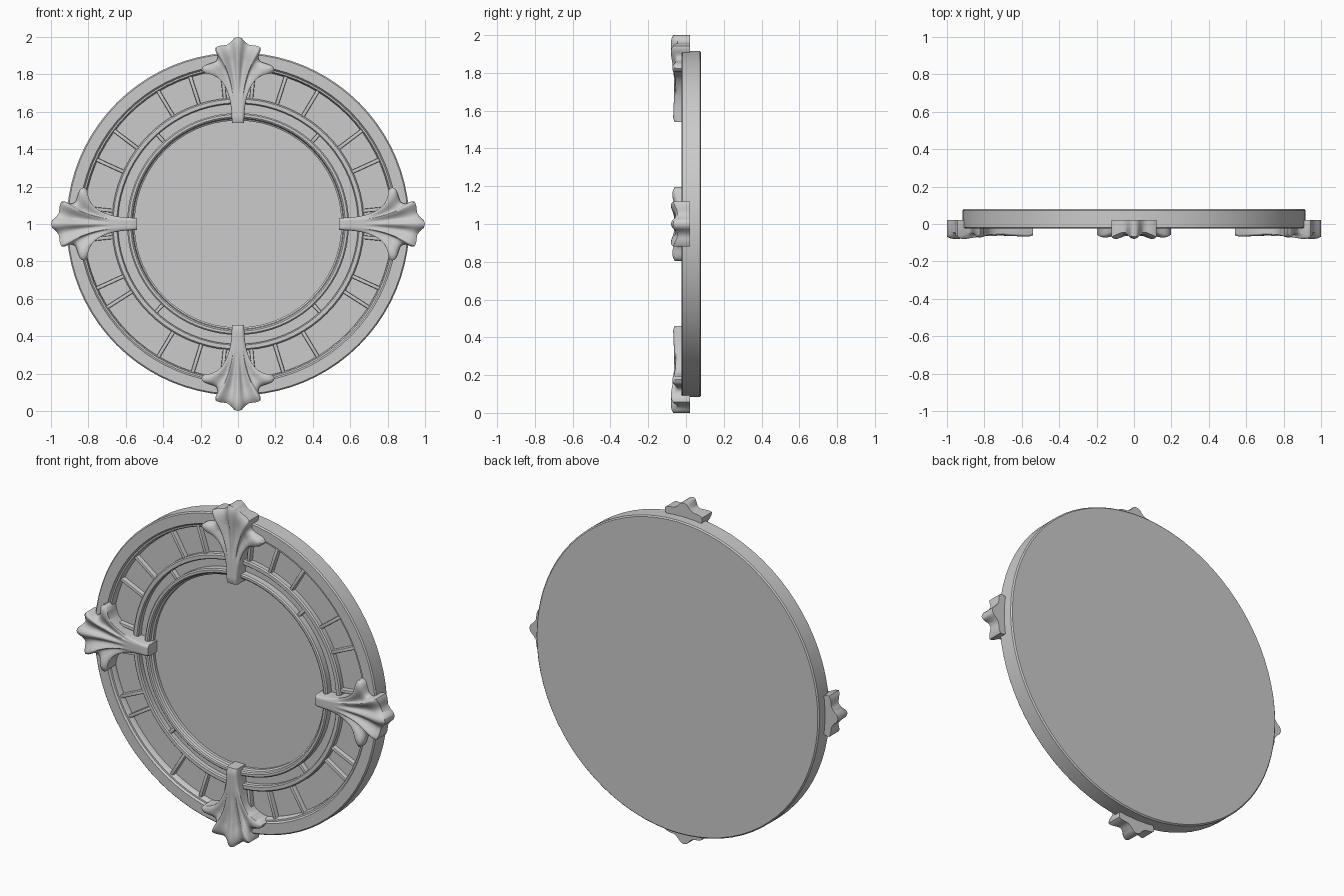
import bpy, bmesh, math
from mathutils import Vector, Matrix

if "Cube" in bpy.data.objects:
    bpy.data.objects.remove(bpy.data.objects["Cube"])

CENTRE = Matrix.Translation((0, 0, 1))
FLOOR = 0.02


def finish(bm, name, angle=35):
    bmesh.ops.recalc_face_normals(bm, faces=bm.faces)
    me = bpy.data.meshes.new(name)
    bm.to_mesh(me)
    bm.free()
    ob = bpy.data.objects.new(name, me)
    bpy.context.collection.objects.link(ob)
    bpy.ops.object.select_all(action='DESELECT')
    ob.select_set(True)
    bpy.context.view_layer.objects.active = ob
    bpy.ops.object.shade_smooth_by_angle(angle=math.radians(angle))
    return ob


def lathe(name, profile, closed=False, segs=80):
    """Spin an (r, y) profile round the y axis through the disc centre."""
    bm = bmesh.new()
    vs = [bm.verts.new((r, y, 0)) for r, y in profile]
    es = [bm.edges.new(p) for p in zip(vs, vs[1:])]
    if closed:
        es.append(bm.edges.new((vs[-1], vs[0])))
    bmesh.ops.spin(bm, geom=vs + es, cent=(0, 0, 0), axis=(0, 1, 0),
                   angle=2 * math.pi, steps=segs)
    bmesh.ops.remove_doubles(bm, verts=bm.verts, dist=1e-5)
    bmesh.ops.transform(bm, matrix=CENTRE, verts=bm.verts)
    return finish(bm, name)


def bar(name, angle, r0, r1, width, front):
    """Radial divider with bevelled edges; angle is clockwise from the top."""
    bm = bmesh.new()
    bmesh.ops.create_cube(bm, size=1)
    depth = FLOOR + 0.01 - front
    bmesh.ops.scale(bm, vec=(width, depth, r1 - r0), verts=bm.verts)
    bmesh.ops.translate(bm, vec=(0, front + depth / 2, (r0 + r1) / 2), verts=bm.verts)
    edges = [e for e in bm.edges if all(v.co.y < front + 1e-4 for v in e.verts)]
    bmesh.ops.bevel(bm, geom=edges, offset=0.006, segments=2, profile=0.5, affect='EDGES')
    rot = Matrix.Rotation(math.radians(angle), 4, 'Y')
    bmesh.ops.transform(bm, matrix=CENTRE @ rot, verts=bm.verts)
    return finish(bm, name)


def interp(table, x):
    """Linear lookup in a list of (key, value...) rows."""
    for a, b in zip(table, table[1:]):
        if x <= b[0]:
            f = (x - a[0]) / (b[0] - a[0])
            return [p + (q - p) * f for p, q in zip(a[1:], b[1:])]
    return list(table[-1][1:])


# Leaf edge (u, x, radius) and flute depth (u, drop) from the middle outwards
LEAF_EDGE = [(0, 0, 1.0), (.08, .02, .994), (.16, .036, .975), (.26, .06, .957),
             (.36, .095, .954), (.45, .12, .945), (.54, .12, .925), (.64, .106, .89),
             (.72, .118, .868), (.82, .155, .856), (.90, .187, .846),
             (.96, .197, .822), (1, .18, .805)]


def clasp(name, angle):
    """Strap that fans out into a fluted leaf over the rim."""
    bm = bmesh.new()
    nu, nt = 48, 24
    grid = []
    for i in range(nu + 1):
        u = -1 + 2 * i / nu
        a = abs(u)
        ex, ez = interp(LEAF_EDGE, a)
        p0 = Vector((.033 * u, .54))
        p1 = Vector((.033 * u, .80))
        p2 = Vector((math.copysign(ex, u), ez))
        col = []
        for j in range(nt + 1):
            t = j / nt
            p = p0 * (1 - t) ** 2 + p1 * 2 * t * (1 - t) + p2 * t * t
            # front face: strap dips slightly, then flutes deepen into the leaf
            base = interp([(0, -.060), (.04, -.068), (.35, -.062), (.6, -.066), (.85, -.08),
                           (.94, -.08), (1, -.068)], t)[0]
            fan = min(1, max(0, (t - .3) / .45))
            flute = .5 - .5 * math.cos(2 * math.pi * a / .47)
            y = base + fan * .024 * flute + .012 * a ** 6 
            col.append(bm.verts.new((p.x, y, p.y)))
        grid.append(col)
    for c0, c1 in zip(grid, grid[1:]):
        for j in range(nt):
            bm.faces.new((c0[j], c1[j], c1[j + 1], c0[j + 1]))
    # side walls and back
    rim = [e for e in bm.edges if e.is_boundary]
    ext = bmesh.ops.extrude_edge_only(bm, edges=rim)['geom']
    for v in ext:
        if isinstance(v, bmesh.types.BMVert):
            v.co.y = 0.022
    bmesh.ops.holes_fill(bm, edges=[e for e in bm.edges if e.is_boundary], sides=0)
    rot = Matrix.Rotation(math.radians(angle), 4, 'Y')
    bmesh.ops.transform(bm, matrix=CENTRE @ rot, verts=bm.verts)
    return finish(bm, name, 50)


# Backing disc with raised outer rim
lathe("backing_disc_and_rim", [
    (0, FLOOR), (.825, FLOOR), (.828, -.006), (.833, -.013), (.842, -.014), (.847, -.019),
    (.850, -.025), (.910, -.025), (.917, -.018), (.917, .073), (.910, .08), (0, .08)])

# Ring mouldings
lathe("middle_ring", [(.642, .03), (.642, -.006), (.648, -.013), (.668, -.013),
                      (.675, -.006), (.675, .03)], closed=True)
lathe("inner_ring", [(.553, .03), (.553, .003), (.562, -.003), (.566, -.017), (.573, -.022),
                     (.586, -.022), (.593, -.015), (.593, .03)], closed=True)

# Radial dividers, mirrored left and right
for side in (-1, 1):
    for k, ang in enumerate((6, 18, 31, 53, 65.5, 84, 96, 114.5, 122.5, 149, 163, 174)):
        bar(f"outer_divider_{side}_{k}", side * ang, .665, .835, .02, -.008)
    for k, ang in enumerate((42, 137)):
        bar(f"inner_divider_{side}_{k}", side * ang, .585, .65, .02, -.008)

# Four leaf clasps
for label, ang in (("top", 0), ("right", 90), ("bottom", 180), ("left", 270)):
    clasp(f"{label}_leaf_clasp", ang)
